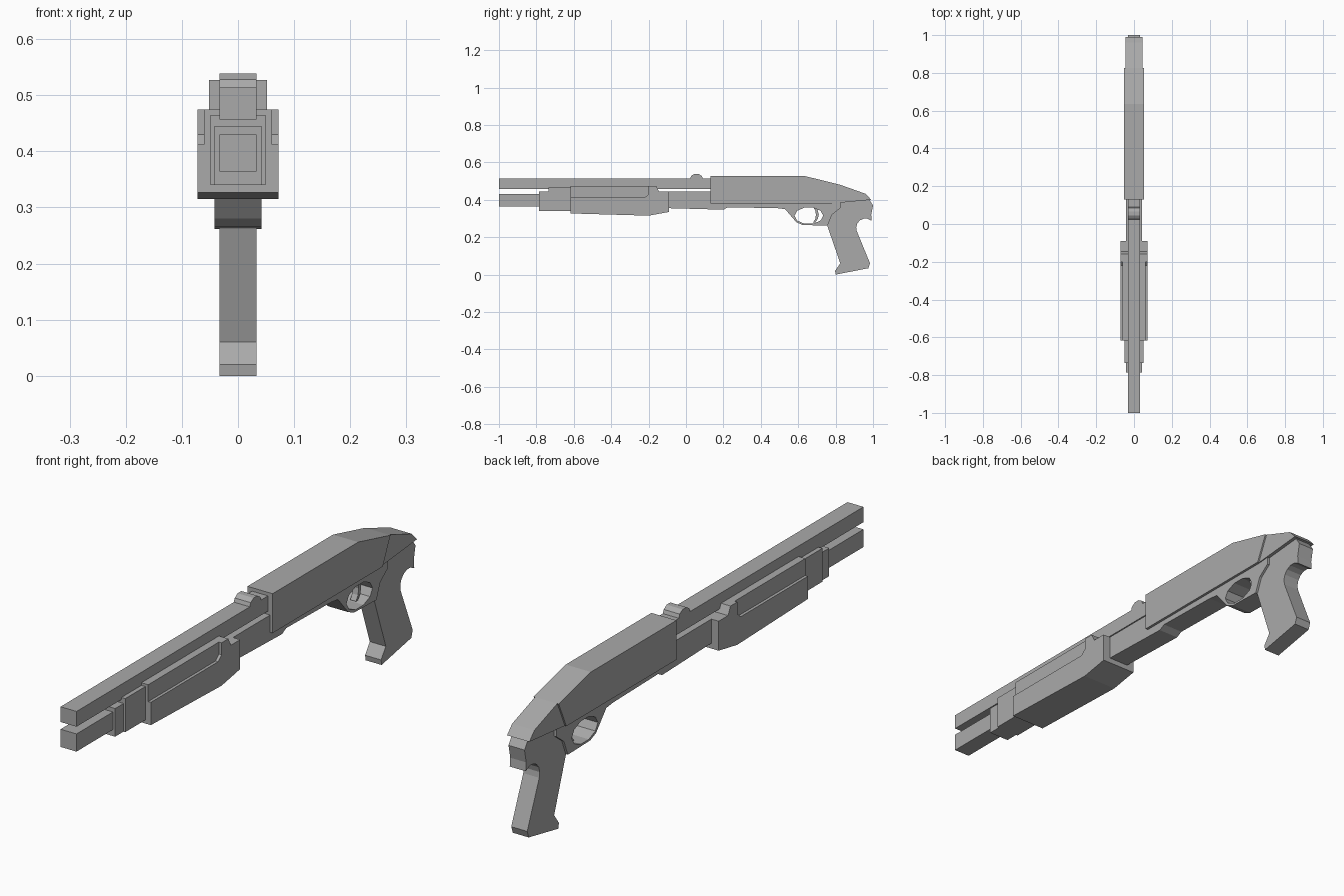
import bpy
import bmesh
from math import cos, radians, sin

cube = bpy.data.objects.get("Cube")
if cube:
    bpy.data.objects.remove(cube, do_unlink=True)

shade = (.4, .4, .4, 1)
grey = bpy.data.materials.new("plain grey")
grey.use_nodes = True
grey.diffuse_color = shade
grey.node_tree.nodes["Principled BSDF"].inputs["Base Color"].default_value = shade


def slab(name, half_width, *loops):
    """Extrude a side profile of (y, z) points across x; later loops are holes."""
    bm = bmesh.new()
    edges = []
    for loop in loops:
        verts = [bm.verts.new((-half_width, y, z)) for y, z in loop]
        edges += [bm.edges.new(pair) for pair in zip(verts, verts[1:] + verts[:1])]
    bmesh.ops.triangle_fill(bm, edges=edges, use_beauty=True)
    result = bmesh.ops.extrude_face_region(bm, geom=bm.faces[:], use_keep_orig=True)
    moved = [item for item in result["geom"] if isinstance(item, bmesh.types.BMVert)]
    bmesh.ops.translate(bm, verts=moved, vec=(half_width * 2, 0, 0))
    bmesh.ops.recalc_face_normals(bm, faces=bm.faces[:])
    mesh = bpy.data.meshes.new(name)
    bm.to_mesh(mesh)
    bm.free()
    mesh.materials.append(grey)
    part = bpy.data.objects.new(name, mesh)
    bpy.context.scene.collection.objects.link(part)


def box(front, back, bottom, top):
    """Rectangular side profile."""
    return [(front, bottom), (back, bottom), (back, top), (front, top)]


def arc(y, z, radius_y, radius_z, start, end, steps):
    """Points along part of an ellipse, with the angles in degrees."""
    angles = [radians(start + (end - start) * i / steps) for i in range(steps + 1)]
    return [(y + radius_y * cos(a), z + radius_z * sin(a)) for a in angles]


# Shared widths and levels
narrow, medium, wide = .033, .042, .052
muzzle = -1
slide_front, slide_recess_end, slide_back = -.617, -.2, -.09
slide_top, recess_floor = .475, .412
collar_back = -.6
receiver_front, receiver_top = .13, .527
seam_y, seam_z = .78, .38
slope_y, slope_z = .825, .48
belly, deck = .355, .445

# Barrel, tube below it and rear sight
slab("barrel", narrow, box(muzzle, receiver_front + wide, .457, .514))
slab("magazine_tube", narrow, box(muzzle, collar_back, .364, .43))
slab("rear_sight", narrow, arc(.056, .51, .035, .03, 0, 180, 5))

# Stepped collar ahead of the sliding grip
slab("collar_front", medium, box(-.785, collar_back, .34, deck))
slab("collar_rear", .049, box(-.735, collar_back, .34, .465))

# Sliding grip: narrow core inside a wider shell that is recessed along its top
slab("slide_core", .061, box(slide_front, slide_recess_end, belly, slide_top))
slab("slide_shell", .072, [
    (slide_front, .327), (slide_recess_end, .315), (slide_back, .335),
    (slide_back, deck), (-.145, deck), (-.16, slide_top),
    (slide_recess_end, slide_top), (slide_recess_end, .43),
    (-.22, recess_floor), (slide_front, recess_floor)])

# Lower receiver with the trigger guard opening
guard_opening = arc(.657, .315, .077, .045, 0, 324, 9)
guard_underside = [(.53, .35), (.59, .28), (.625, .265), (.757, .262)]
slab("lower_receiver", medium, [
    (slide_back, belly), (.2, .347), (.225, .36), (.49, belly),
    *guard_underside, (seam_y, .32), (slope_y, belly),
    (slope_y, deck), (slide_back, deck)], guard_opening)

# Curved trigger blade
blade_front = arc(.64, .32, .055, .06, -45, 45, 4)
blade_back = arc(.64, .32, .07, .06, 45, -45, 4)
slab("trigger", .012, blade_front + blade_back)

# Upper receiver and the slimmer tail cover behind the slanted seam
slab("upper_receiver", wide, [
    (receiver_front, seam_z), (seam_y, seam_z), (slope_y, slope_z),
    (.635, receiver_top), (receiver_front, receiver_top)])
slab("tail_cover", .046, [
    (seam_y, seam_z), (.99, .4), (.96, .432), (slope_y, slope_z), (seam_y, slope_z)])

# Pistol grip with a rounded throat at the back
throat = arc(.96, .25, .05, .05, 200, 80, 5)
slab("pistol_grip", narrow, [
    (.755, .262), (.825, .06), (.797, .02), (.8, 0), (.975, .034), (.984, .06),
    *throat, (.993, .288), (.99, .32), (1, .37), (.96, .43), (seam_y, slope_z)])
